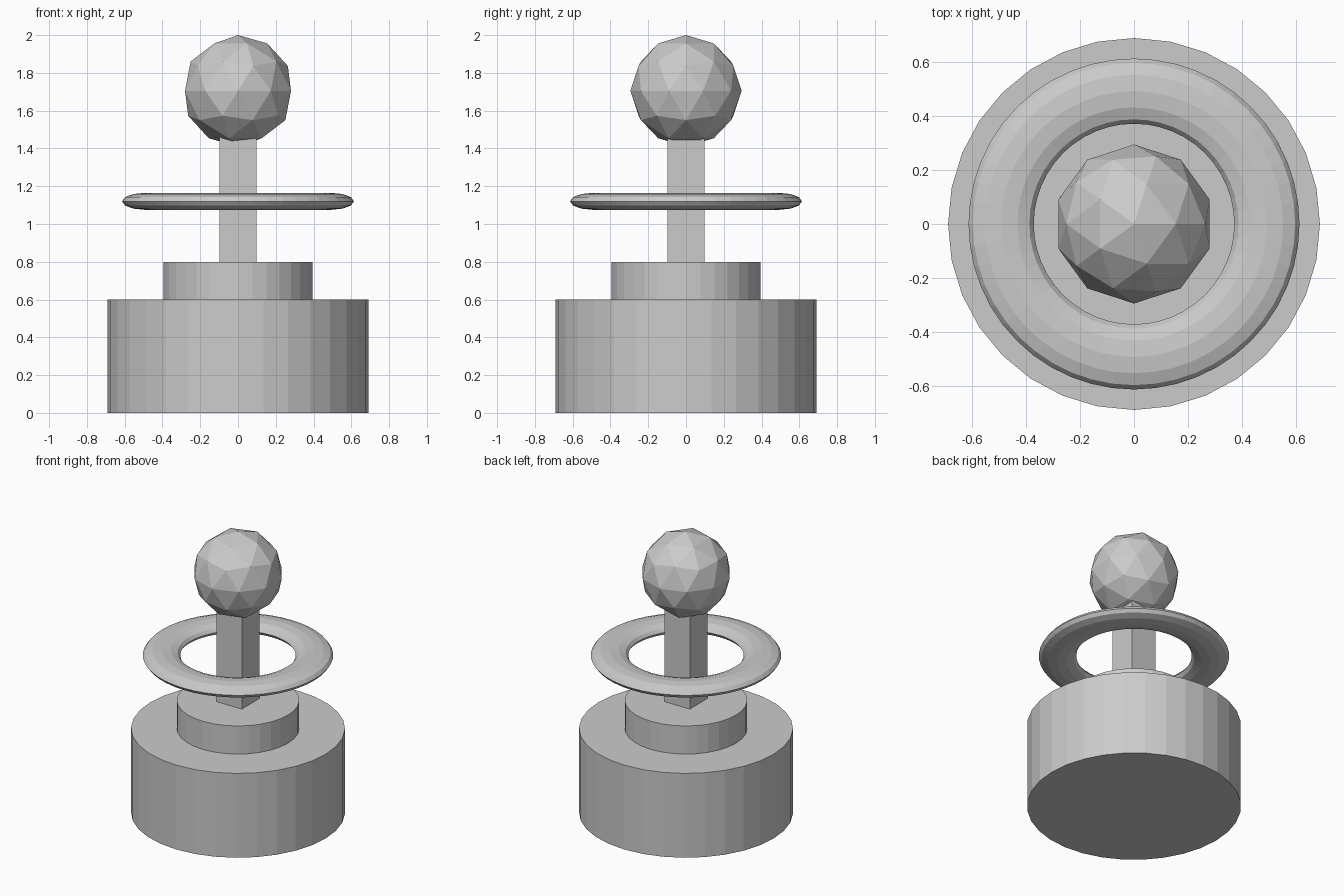
import bpy

if "Cube" in bpy.data.objects:
    bpy.data.objects.remove(bpy.data.objects["Cube"])

mesh = bpy.ops.mesh


def name_part(name):
    bpy.context.object.name = name
    return bpy.context.object


def drum(name, radius, bottom, top):
    mesh.primitive_cylinder_add(vertices=32, radius=radius, depth=top - bottom,
                                location=(0, 0, (bottom + top) / 2))
    return name_part(name)


# Stepped round base
drum("base", 0.69, 0.0, 0.6)
drum("base_step", 0.395, 0.6, 0.8)

# Square post, running from the base into the ball
mesh.primitive_cube_add(size=1, location=(0, 0, 1.05))
post = name_part("post")
post.scale = (0.197, 0.197, 0.9)

# Flattened floating ring
mesh.primitive_torus_add(major_radius=0.493, minor_radius=0.121,
                         major_segments=48, minor_segments=12,
                         location=(0, 0, 1.12))
ring = name_part("ring")
ring.scale.z = 0.37

# Faceted ball on top
mesh.primitive_ico_sphere_add(subdivisions=2, radius=0.295, location=(0, 0, 1.705))
name_part("ball")
